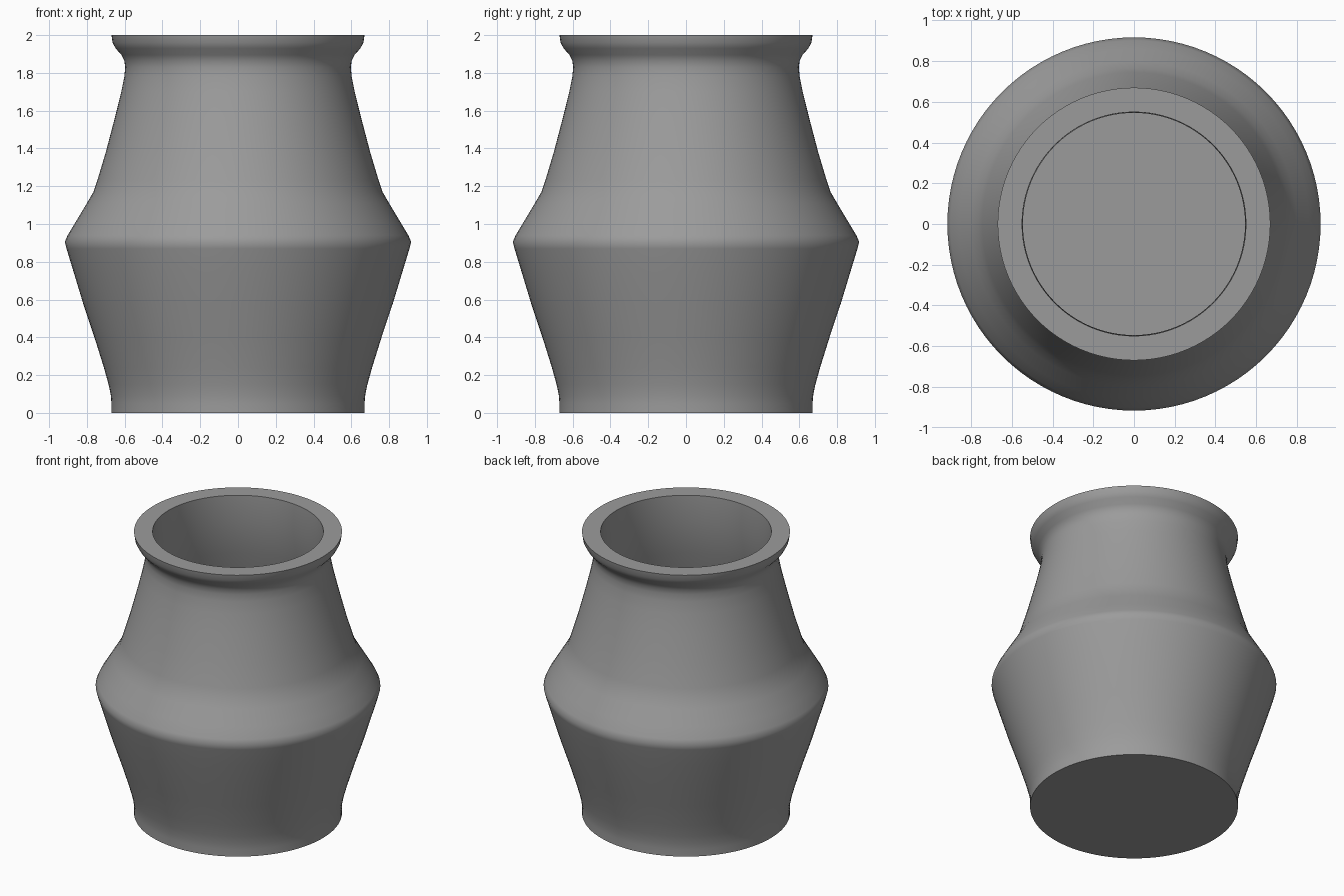
import bpy, bmesh, math

if "Cube" in bpy.data.objects:
    bpy.data.objects.remove(bpy.data.objects["Cube"], do_unlink=True)

SIDES = 96

# Plain clay-grey material
clay = bpy.data.materials.new("clay_grey")
clay.use_nodes = True
grey = (0.33, 0.33, 0.33, 1)
clay.diffuse_color = grey
clay.node_tree.nodes["Principled BSDF"].inputs["Base Color"].default_value = grey

# Outer silhouette from base to lip, as (radius, height)
outer = [(0.67, 0), (0.67, 0.05), (0.673, 0.09), (0.685, 0.15), (0.71, 0.24),
         (0.76, 0.4), (0.82, 0.58), (0.87, 0.745), (0.908, 0.87), (0.917, 0.905),
         (0.902, 0.94), (0.86, 1.01), (0.8, 1.11), (0.765, 1.17), (0.745, 1.23),
         (0.7, 1.38), (0.65, 1.57), (0.618, 1.7), (0.602, 1.78), (0.597, 1.83),
         (0.602, 1.865), (0.617, 1.895), (0.648, 1.93), (0.664, 1.96), (0.67, 2)]

# Hollow inside from mouth to floor
inner = [(0.55, 2), (0.546, 1.81), (0.59, 1.57), (0.64, 1.38), (0.7, 1.17),
         (0.8, 1.01), (0.85, 0.905), (0.81, 0.745), (0.7, 0.4), (0.62, 0.15), (0.61, 0.07)]


def lathe(name, profile):
    """Spin a closed-off profile around z and cap both ends."""
    bm = bmesh.new()
    rings = []
    for r, z in profile:
        angles = [2 * math.pi * i / SIDES for i in range(SIDES)]
        rings.append([bm.verts.new((r * math.cos(a), r * math.sin(a), z)) for a in angles])
    for low, high in zip(rings, rings[1:]):
        for i in range(SIDES):
            j = (i + 1) % SIDES
            bm.faces.new((low[i], low[j], high[j], high[i]))
    bm.faces.new(rings[0][::-1])
    bm.faces.new(rings[-1])
    mesh = bpy.data.meshes.new(name)
    bm.to_mesh(mesh)
    bm.free()
    obj = bpy.data.objects.new(name, mesh)
    bpy.context.collection.objects.link(obj)
    mesh.materials.append(clay)
    return obj


# Pot body with lip, shoulder, hollow and floor in one skin
pot = lathe("pot_body", outer + inner)
bpy.ops.object.select_all(action="DESELECT")
pot.select_set(True)
bpy.context.view_layer.objects.active = pot
bpy.ops.object.shade_smooth_by_angle(angle=math.radians(40))
